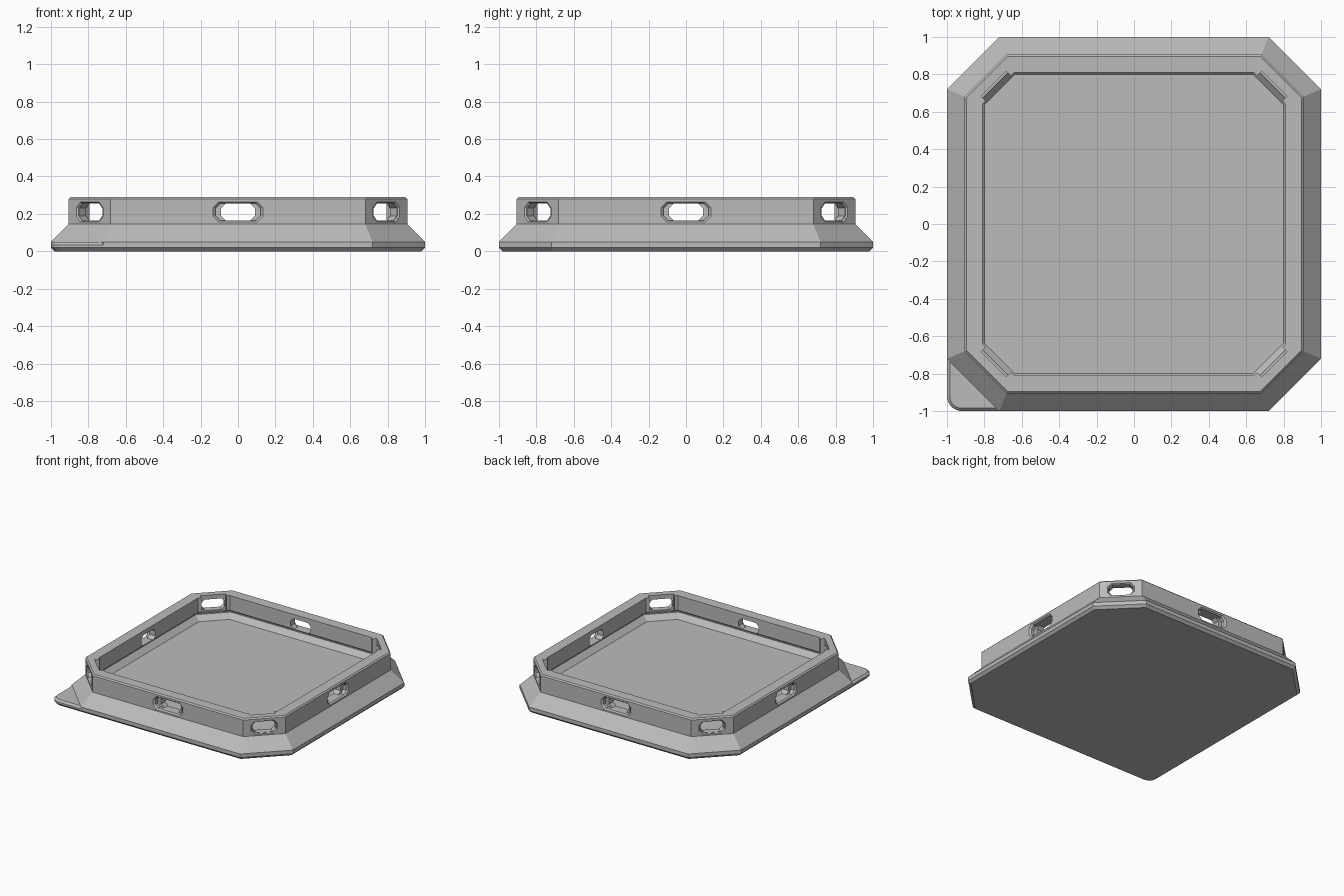
import bpy, bmesh, math
from mathutils import Matrix

if "Cube" in bpy.data.objects:
    bpy.data.objects.remove(bpy.data.objects["Cube"])

grey = bpy.data.materials.new("mid_grey")
grey.diffuse_color = (0.5, 0.5, 0.5, 1)
grey.use_nodes = True
grey.node_tree.nodes["Principled BSDF"].inputs["Base Color"].default_value = grey.diffuse_color


def octagon(h):
    """Corner-cut square of half width h, offset evenly from the outer edge."""
    c = 1.72 - math.sqrt(2) * (1 - h) - h
    return [(h, -c), (h, c), (c, h), (-c, h), (-h, c), (-h, -c), (-c, -h), (c, -h)]


def loft(name, loops):
    """Closed solid skinned through (points, z) loops."""
    bm = bmesh.new()
    rings = [[bm.verts.new((x, y, z)) for x, y in pts] for pts, z in loops]
    n = len(rings[0])
    for a, b in zip(rings, rings[1:]):
        for i in range(n):
            j = (i + 1) % n
            bm.faces.new((a[i], a[j], b[j], b[i]))
    bm.faces.new(rings[0][::-1])
    bm.faces.new(rings[-1])
    bmesh.ops.recalc_face_normals(bm, faces=bm.faces)
    me = bpy.data.meshes.new(name)
    bm.to_mesh(me)
    bm.free()
    me.materials.append(grey)
    ob = bpy.data.objects.new(name, me)
    bpy.context.collection.objects.link(ob)
    return ob


def boolean(target, other, op):
    m = target.modifiers.new(op.lower(), 'BOOLEAN')
    m.operation, m.object, m.solver = op, other, 'EXACT'
    bpy.context.view_layer.objects.active = target
    bpy.ops.object.modifier_apply(modifier=m.name)
    bpy.data.objects.remove(other)


# Tray: sloped foot, upright wall, undercut inner lip and sunken floor
profile = [(0.98, 0), (1, 0.02), (1, 0.05), (0.905, 0.145), (0.905, 0.28),
           (0.895, 0.29), (0.81, 0.29), (0.81, 0.17), (0.84, 0.15),
           (0.84, 0.14), (0.80, 0.10)]
tray = loft("tray", [(octagon(h), z) for h, z in profile])


# Corner tab: flat plate with one rounded corner
def tab_outline(inset):
    e, r, c = 1 - inset, 0.08 - inset, -0.92
    arc = [(c + r * math.cos(t), c + r * math.sin(t))
           for t in (math.pi + math.pi / 2 * i / 8 for i in range(9))]
    return arc + [(-0.70, -e), (-0.65, -0.65), (-e, -0.70)]


tab = loft("corner_tab", [(tab_outline(d), z) for d, z in
                          ((0.02, 0), (0, 0.02), (0, 0.035), (0.015, 0.05))])
boolean(tray, tab, 'UNION')


# Slots: bevelled recess outside plus a through hole, on all eight sides
def slot(dist, angle, loops):
    """Cutter with chamfered corners; loops are (half width, half height, depth)."""
    out = []
    for w, h, d in loops:
        k = h * 0.55
        out.append(([(w, -h + k), (w, h - k), (w - k, h), (-w + k, h),
                     (-w, h - k), (-w, -h + k), (-w + k, -h), (w - k, -h)], d))
    ob = loft("slot_cutter", out)
    ob.hide_render = True
    turn = Matrix.Rotation(angle, 4, 'Z') @ Matrix.Translation((dist, 0, 0.21))
    axes = Matrix(((0, 0, 1, 0), (1, 0, 0, 0), (0, 1, 0, 0), (0, 0, 0, 1)))
    ob.data.transform(turn @ axes)
    boolean(tray, ob, 'DIFFERENCE')


diag = (1.72 - math.sqrt(2) * 0.095) / math.sqrt(2)
for i in range(8):
    a = i * math.pi / 4
    if i % 2:
        slot(diag, a, [(0.088, 0.045, -0.2), (0.088, 0.045, 0.05)])
        slot(diag, a, [(0.092, 0.047, -0.008), (0.108, 0.058, 0.008)])
        # Shallow pocket inside each cut corner, open at the top
        p = loft("pocket_cutter", [([(0.98, -0.095), (1.062, -0.095),
                                     (1.062, 0.095), (0.98, 0.095)], z)
                                   for z in (0.155, 0.32)])
        p.hide_render = True
        p.data.transform(Matrix.Rotation(a, 4, 'Z'))
        boolean(tray, p, 'DIFFERENCE')
    else:
        slot(0.905, a, [(0.09, 0.045, -0.2), (0.09, 0.045, 0.05)])
        slot(0.905, a, [(0.12, 0.045, -0.04), (0.12, 0.045, -0.012),
                        (0.142, 0.06, 0.008)])
